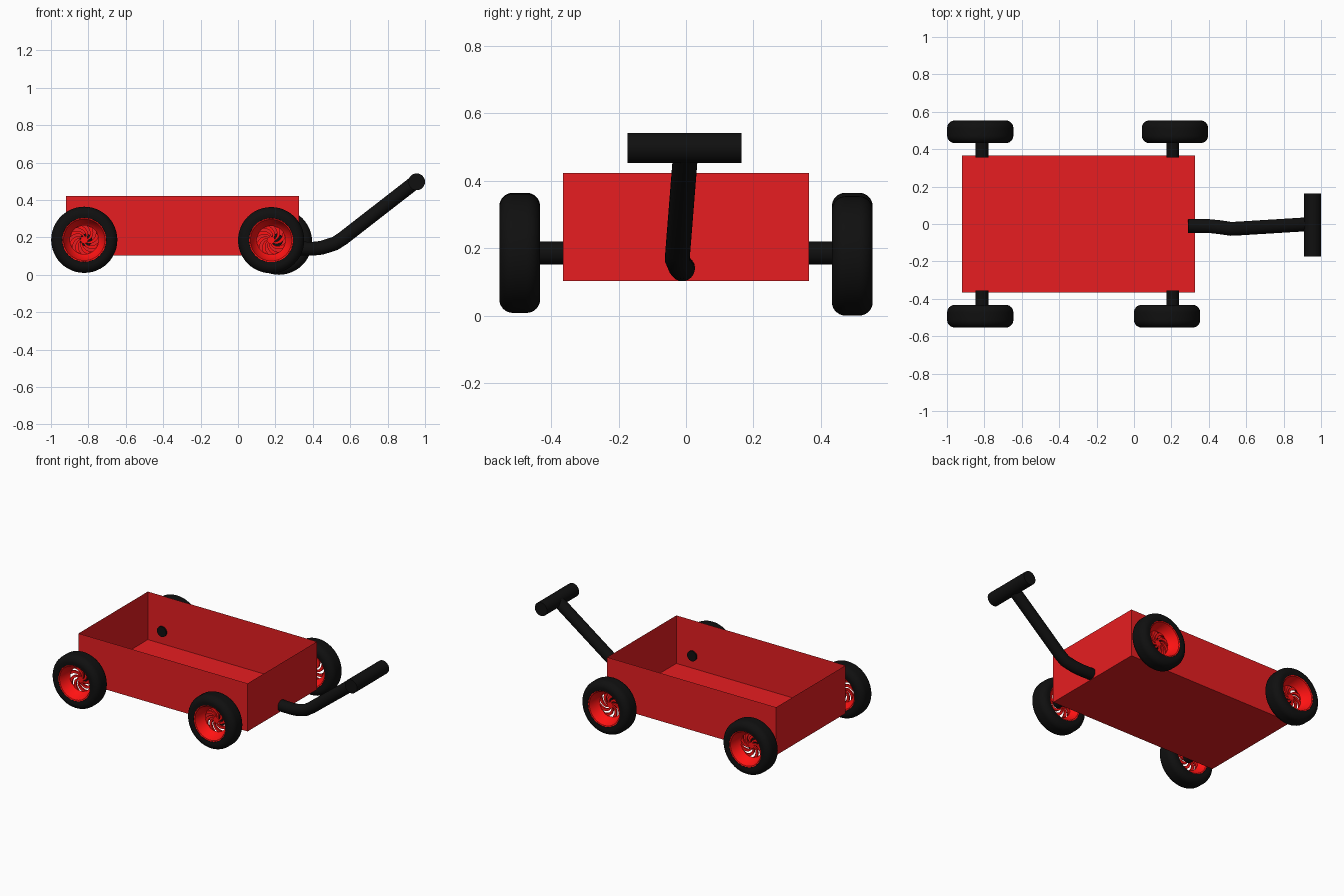
import bpy, bmesh, math
from mathutils import Vector

if "Cube" in bpy.data.objects:
    bpy.data.objects.remove(bpy.data.objects["Cube"])


def material(name, rgb):
    m = bpy.data.materials.new(name)
    m.diffuse_color = (*rgb, 1)
    m.use_nodes = True
    m.node_tree.nodes["Principled BSDF"].inputs["Base Color"].default_value = m.diffuse_color
    return m


BODY_RED = material("body_red", (0.8, 0.0125, 0.015))
RIM_RED = material("rim_red", (1.0, 0.006, 0.006))
BLACK = material("black", (0.005, 0.005, 0.005))


def finish(name, bm, mat, smooth=True):
    bmesh.ops.recalc_face_normals(bm, faces=bm.faces)
    me = bpy.data.meshes.new(name)
    bm.to_mesh(me)
    bm.free()
    ob = bpy.data.objects.new(name, me)
    bpy.context.collection.objects.link(ob)
    me.materials.append(mat)
    if smooth:
        bpy.ops.object.select_all(action='DESELECT')
        ob.select_set(True)
        bpy.context.view_layer.objects.active = ob
        bpy.ops.object.shade_smooth_by_angle(angle=math.radians(40))
    return ob


def lathe(name, profile, mat, closed, steps=48):
    """Spin (radius, y) points around the y axis."""
    bm = bmesh.new()
    rings = []
    for i in range(steps):
        a = math.tau * i / steps
        rings.append([bm.verts.new((r * math.cos(a), y, r * math.sin(a))) for r, y in profile])
    n = len(profile)
    for i in range(steps):
        p, q = rings[i], rings[(i + 1) % steps]
        for j in range(n if closed else n - 1):
            k = (j + 1) % n
            bm.faces.new((p[j], p[k], q[k], q[j]))
    return finish(name, bm, mat)


def tube(name, points, radius, mat, steps=24):
    """Capped round bar along a path."""
    pts = [Vector(p) for p in points]
    bm = bmesh.new()
    rings = []
    for i, p in enumerate(pts):
        t = (pts[min(i + 1, len(pts) - 1)] - pts[max(i - 1, 0)]).normalized()
        ref = Vector((0, 1, 0)) if abs(t.y) < 0.7 else Vector((0, 0, 1))
        u = t.cross(ref).normalized()
        v = t.cross(u)
        rings.append([bm.verts.new(p + radius * (u * math.cos(math.tau * k / steps)
                      + v * math.sin(math.tau * k / steps))) for k in range(steps)])
    for a, b in zip(rings, rings[1:]):
        for k in range(steps):
            m = (k + 1) % steps
            bm.faces.new((a[k], a[m], b[m], b[k]))
    bm.faces.new(rings[0])
    bm.faces.new(rings[-1])
    return finish(name, bm, mat)


def spokes(name, mat, y, count=8, steps=8):
    """Swirled blades joined to a small centre disc."""
    bm = bmesh.new()
    pitch = math.tau / count
    for b in range(count):
        prev = None
        for i in range(steps + 1):
            f = i / steps
            r = 0.014 + f * 0.064
            mid = b * pitch + 1.2 * f
            pair = [bm.verts.new((r * math.cos(mid + d), y, r * math.sin(mid + d)))
                    for d in (-0.28 * pitch, 0.28 * pitch)]
            if prev:
                bm.faces.new((prev[0], prev[1], pair[1], pair[0]))
            prev = pair
    bm.faces.new([bm.verts.new((0.02 * math.cos(math.tau * k / 24), y,
                                0.02 * math.sin(math.tau * k / 24))) for k in range(24)])
    ob = finish(name, bm, mat, smooth=False)
    mod = ob.modifiers.new("thickness", 'SOLIDIFY')
    mod.thickness = 0.01
    mod.offset = 0
    return ob


# Open thin-walled tray
bm = bmesh.new()
bmesh.ops.create_cube(bm, size=1)
for v in bm.verts:
    v.co = (-0.297 + v.co.x * 1.247, v.co.y * 0.73, 0.262 + v.co.z * 0.32)
bm.normal_update()
bmesh.ops.delete(bm, geom=[f for f in bm.faces if f.normal.z > 0.9], context='FACES')
finish("wagon_tray", bm, BODY_RED, smooth=False)

# Rounded tyre section
tyre = []
for k in range(9):
    a = math.radians(90 - k * 11.25)
    tyre.append((0.137 + 0.04 * math.cos(a), 0.02 + 0.0405 * math.sin(a)))
tyre += [(r, -y) for r, y in reversed(tyre)]
tyre += [(0.118, -0.058), (0.112, -0.045), (0.112, 0.045), (0.118, 0.058)]

# Dished rim: outer lip, sloping wall down to the spokes, inner lip
rim = [(0.118, 0.057), (0.111, 0.054), (0.107, 0.044), (0.09, 0.0), (0.077, -0.012),
       (0.09, -0.024), (0.107, -0.044), (0.111, -0.054), (0.118, -0.057)]

# Wheels (each slightly offset) and axle stubs
for label, x, z, side, stub_x in (
        ("rear_right", -0.822, 0.187, -1, -0.813), ("rear_left", -0.822, 0.187, 1, -0.813),
        ("front_right", 0.177, 0.185, -1, 0.207), ("front_left", 0.219, 0.177, 1, 0.207)):
    at = (x, side * 0.493, z)
    for ob in (lathe(label + "_tyre", [(r, side * y) for r, y in tyre], BLACK, True),
               lathe(label + "_rim", [(r, side * y) for r, y in rim], RIM_RED, False),
               spokes(label + "_spokes", RIM_RED, side * -0.012)):
        ob.location = at
    tube(label + "_axle", [(stub_x, side * 0.355, 0.186), (stub_x, side * 0.472, 0.186)],
         0.034, BLACK)

# Bent pull bar and cross grip
tube("pull_bar", [(0.29, -0.01, 0.141), (0.40, -0.011, 0.139), (0.45, -0.016, 0.145),
                  (0.52, -0.026, 0.168), (0.56, -0.024, 0.194), (0.95, 0.0, 0.497)],
     0.037, BLACK)
tube("pull_grip", [(0.955, -0.174, 0.497), (0.955, 0.164, 0.497)], 0.045, BLACK)
